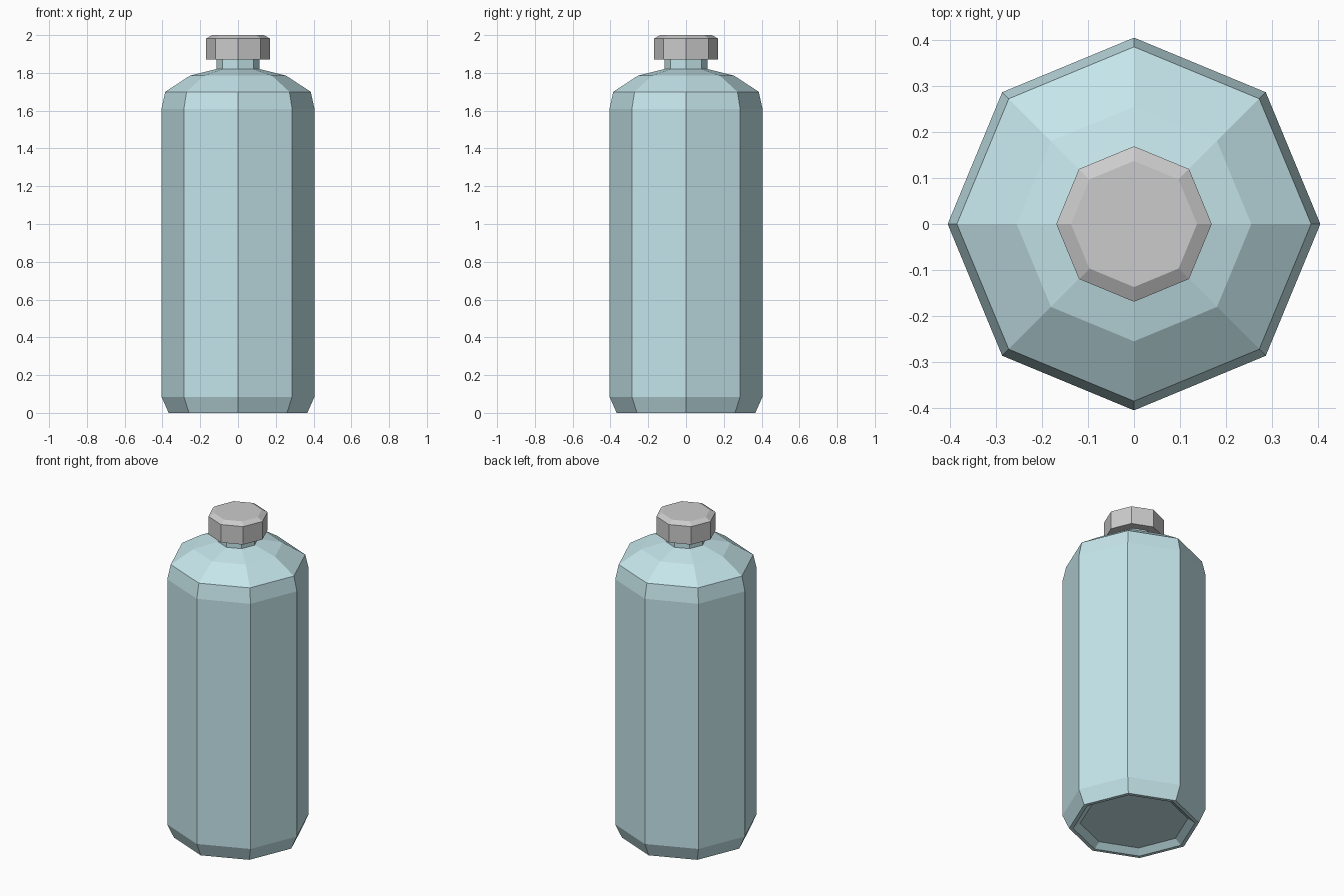
import bpy, bmesh
from math import cos, sin, pi

if "Cube" in bpy.data.objects:
    bpy.data.objects.remove(bpy.data.objects["Cube"])

SIDES = 8


def lathe(name, profile, color=None):
    """Closed faceted solid of revolution from (radius, height) points, bottom to top."""
    bm = bmesh.new()
    rings = [[bm.verts.new((r * cos(2 * pi * i / SIDES), r * sin(2 * pi * i / SIDES), z))
              for i in range(SIDES)] for r, z in profile]
    for a, b in zip(rings, rings[1:]):
        for i in range(SIDES):
            j = (i + 1) % SIDES
            bm.faces.new((a[i], a[j], b[j], b[i]))
    bm.faces.new(rings[0][::-1])
    bm.faces.new(rings[-1])
    bmesh.ops.recalc_face_normals(bm, faces=bm.faces)
    mesh = bpy.data.meshes.new(name)
    bm.to_mesh(mesh)
    bm.free()
    obj = bpy.data.objects.new(name, mesh)
    bpy.context.collection.objects.link(obj)
    if color:
        mat = bpy.data.materials.new(name + "_material")
        mat.diffuse_color = color
        mat.use_nodes = True
        mat.node_tree.nodes["Principled BSDF"].inputs["Base Color"].default_value = mat.diffuse_color
        mesh.materials.append(mat)
    return obj


# Bottle: recessed base, foot chamfer, straight wall, shoulder and neck
lathe("bottle_body", [
    (0.305, 0.03), (0.345, 0.0), (0.367, 0.0), (0.405, 0.085),
    (0.405, 1.61), (0.385, 1.70), (0.255, 1.785), (0.115, 1.82), (0.115, 1.88),
], (0.56, 0.79, 0.83, 1))

# Screw cap with chamfered top
lathe("cap", [(0.169, 1.87), (0.169, 1.982), (0.137, 2.0)])
